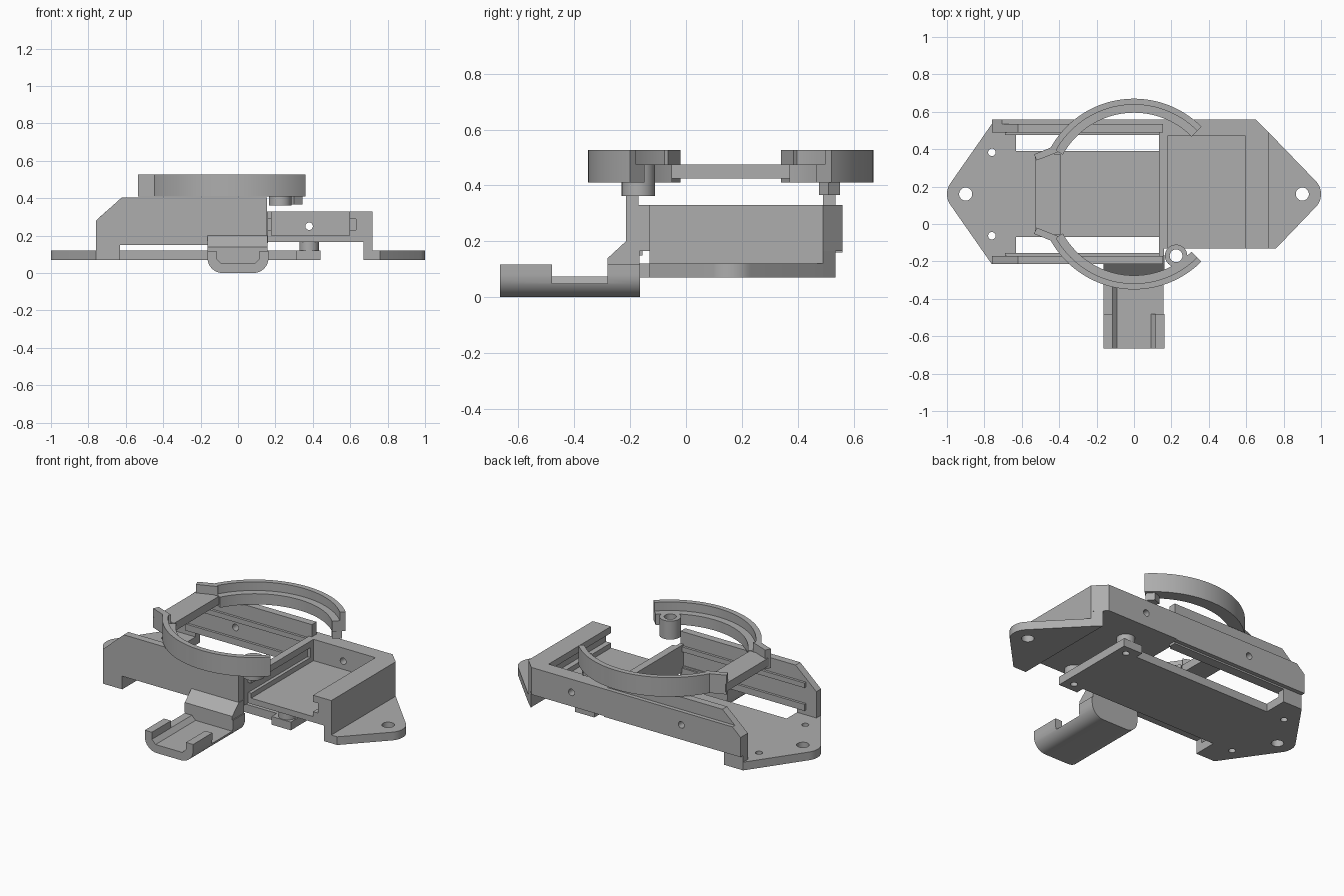
import bpy, bmesh, math
from mathutils import Vector

if "Cube" in bpy.data.objects:
    bpy.data.objects.remove(bpy.data.objects["Cube"], do_unlink=True)

MID = 0.16                      # symmetry line of the frame in y
FLOOR, PLATE = 0.07, 0.12       # bottom and top of the base plate

grey = bpy.data.materials.new("plain_grey")
grey.use_nodes = True
colour = (0.42, 0.42, 0.42, 1)
grey.diffuse_color = colour
grey.node_tree.nodes["Principled BSDF"].inputs["Base Color"].default_value = colour


def finish(name, bm):
    bmesh.ops.recalc_face_normals(bm, faces=bm.faces)
    mesh = bpy.data.meshes.new(name)
    bm.to_mesh(mesh)
    bm.free()
    mesh.materials.append(grey)
    ob = bpy.data.objects.new(name, mesh)
    bpy.context.collection.objects.link(ob)
    return ob


def prism(name, pts, lo, hi, axis="z"):
    """Extrude a 2D outline along an axis."""
    place = {"x": lambda a, b, c: (c, a, b),
             "y": lambda a, b, c: (a, c, b),
             "z": lambda a, b, c: (a, b, c)}[axis]
    bm = bmesh.new()
    face = bm.faces.new([bm.verts.new(place(a, b, lo)) for a, b in pts])
    ext = bmesh.ops.extrude_face_region(bm, geom=[face])["geom"]
    bmesh.ops.translate(bm, vec=Vector(place(0, 0, hi - lo)),
                        verts=[v for v in ext if isinstance(v, bmesh.types.BMVert)])
    return finish(name, bm)


def box(name, x, y, z):
    return prism(name, [(x[0], y[0]), (x[1], y[0]), (x[1], y[1]), (x[0], y[1])], *z)


def arc(cx, cy, r, start, end, n=10):
    return [(cx + r * math.cos(math.radians(start + (end - start) * i / n)),
             cy + r * math.sin(math.radians(start + (end - start) * i / n)))
            for i in range(n + 1)]


def disc(name, a, b, r, lo, hi, axis="z"):
    return prism(name, arc(a, b, r, 0, 360, 32)[:-1], lo, hi, axis)


def cut(ob, *cutters):
    """Subtract the cutters and bake the result."""
    for c in cutters:
        c.hide_render = True
        mod = ob.modifiers.new("cut", "BOOLEAN")
        mod.operation, mod.solver, mod.object = "DIFFERENCE", "EXACT", c
    bpy.context.view_layer.update()
    deps = bpy.context.evaluated_depsgraph_get()
    mesh = bpy.data.meshes.new_from_object(ob.evaluated_get(deps))
    ob.modifiers.clear()
    ob.data = mesh
    for c in cutters:
        bpy.data.objects.remove(c, do_unlink=True)
    return ob


def hole(x, y, r):
    return disc("hole", x, y, r, 0, 0.6)


def flip(pts):
    return [(x, 2 * MID - y) for x, y in pts]


# Base plate with pointed ear, narrow tongue and flared end
upper = [(-0.76, 0.535), (-0.63, 0.535), (-0.63, 0.39), (0.31, 0.39),
         (0.31, 0.44), (0.44, 0.44)]
outline = upper + flip(upper)[::-1] + arc(-0.9, MID, 0.1, 215, 145)[::1][::1]
base = prism("base_plate", outline, FLOOR, PLATE)
cut(base, hole(-0.9, MID, 0.035),
    *[hole(x, MID + s * 0.223, 0.02) for x in (-0.76, 0.38) for s in (-1, 1)])

# Posts joining the plate to the bay
for s, label in ((-1, "front"), (1, "rear")):
    post = disc(label + "_post", 0.38, MID + s * 0.223, 0.052, PLATE - 0.002, 0.175)
    cut(post, hole(0.38, MID + s * 0.223, 0.02))

# Long side walls with guide rails
wall = [(-0.76, FLOOR), (-0.76, 0.28), (-0.62, 0.405), (0.155, 0.405),
        (0.155, 0.15), (-0.63, 0.15), (-0.63, FLOOR)]
prism("front_wall", wall, -0.215, -0.17, "y")
rear = prism("rear_wall", wall, 0.49, 0.535, "y")
cut(rear, disc("hole", -0.36, 0.25, 0.02, 0.3, 0.7, "y"))
for label, y in (("front", (-0.171, -0.155)), ("rear", (0.475, 0.491))):
    for z in ((0.15, 0.19), (0.29, 0.32)):
        box(label + "_rail", (-0.69, 0.14), y, z)
block = prism("rear_wall_cladding",
              [(-0.76, 0.16), (-0.76, 0.28), (-0.705, 0.33), (0.16, 0.33), (0.16, 0.16)],
              0.534, 0.56, "y")
cut(block, disc("hole", -0.36, 0.25, 0.02, 0.3, 0.7, "y"))

# Bay: tray carved out of a solid with a cut corner
bay = prism("bay_tray", [(0.135, -0.13), (0.72, -0.13), (0.72, 0.49), (0.65, 0.56),
                         (0.135, 0.56)], 0.165, 0.33)
cut(bay, box("pocket", (0.18, 0.597), (-0.3, 0.47), (0.2, 0.5)),
    box("end_groove", (0.59, 0.63), (-0.3, 0.44), (0.23, 0.29)),
    box("divider_groove", (0.16, 0.19), (-0.3, 0.44), (0.23, 0.29)),
    disc("hole", 0.38, 0.25, 0.02, 0.3, 0.7, "y"))
box("divider_end", (0.135, 0.16), (-0.17, -0.129), (0.165, 0.33))

# Leg and pointed ear beside the bay
prism("bay_leg", [(0.672, -0.13), (0.72, -0.13), (0.72, 0.49), (0.672, 0.535)], FLOOR, 0.17)
ear = prism("bay_ear", [(0.672, -0.13), (0.76, -0.13)] + arc(0.9, MID, 0.1, -38, 45)
            + [(0.72, 0.49), (0.672, 0.535)], FLOOR, PLATE)
cut(ear, hole(0.9, MID, 0.035))

# Ring: two stepped arcs with flared ends
profile = [(0.435, 0.41), (0.51, 0.41), (0.51, 0.527), (0.478, 0.527),
           (0.478, 0.475), (0.435, 0.475)]


def ring_arc(name, start, end, n=40):
    bm = bmesh.new()
    rows = []
    for i in range(n + 1):
        t = math.radians(start + (end - start) * i / n)
        rows.append([bm.verts.new((r * math.cos(t), MID + r * math.sin(t), z))
                     for r, z in profile])
    k = len(profile)
    for a, b in zip(rows, rows[1:]):
        for j in range(k):
            bm.faces.new((a[j], a[(j + 1) % k], b[(j + 1) % k], b[j]))
    bm.faces.new(rows[0])
    bm.faces.new(rows[-1])
    return finish(name, bm)


flare = [(-0.43, 0.415), (-0.535, 0.372), (-0.52, 0.34), (-0.405, 0.385)]
for s, label in ((1, "rear"), (-1, "front")):
    ring_arc(label + "_ring_arc", s * 45, s * 151)
    prism(label + "_ring_flare", flare if s > 0 else flip(flare), 0.41, 0.527)
box("ring_crossbar", (-0.53, -0.392), (-0.055, 0.375), (0.425, 0.475))

# Screw boss and stop under the ring ends
boss = disc("ring_boss", 0.225, -0.17, 0.06, 0.362, 0.475)
cut(boss, hole(0.225, -0.17, 0.034))
prism("ring_stop", [(0.26, 0.53), (0.30, 0.475), (0.345, 0.51), (0.31, 0.55)], 0.365, 0.42)

# Clip channel with rounded underside and a stepped neck
W = 0.163
u_shape = ([(-W, 0.118)] + arc(-W + 0.08, 0.08, 0.08, 180, 270, 8)
           + arc(W - 0.08, 0.08, 0.08, 270, 360, 8) + [(W, 0.118)])
clip = prism("clip_channel", u_shape, -0.665, -0.165, "y")
trough = [(-0.115, 0.3), (-0.115, 0.075), (-0.09, 0.05), (0.09, 0.05), (0.115, 0.075), (0.115, 0.3)]
cut(clip, prism("trough", trough, -0.8, -0.28, "y"),
    box("left_notch", (0.08, 0.3), (-0.48, -0.28), (0.05, 0.3)),
    box("right_notch", (-0.3, -0.1), (-0.48, -0.28), (0.075, 0.3)))
prism("clip_neck", [(-0.28, 0.11), (-0.28, 0.14), (-0.215, 0.2), (-0.166, 0.2),
                    (-0.166, 0.11)], -W, 0.157, "x")

# Smooth curved sides while keeping edges crisp
bpy.ops.object.select_all(action="DESELECT")
for ob in bpy.context.collection.objects:
    if ob.type == "MESH":
        ob.select_set(True)
        bpy.context.view_layer.objects.active = ob
bpy.ops.object.shade_smooth_by_angle(angle=math.radians(30))
